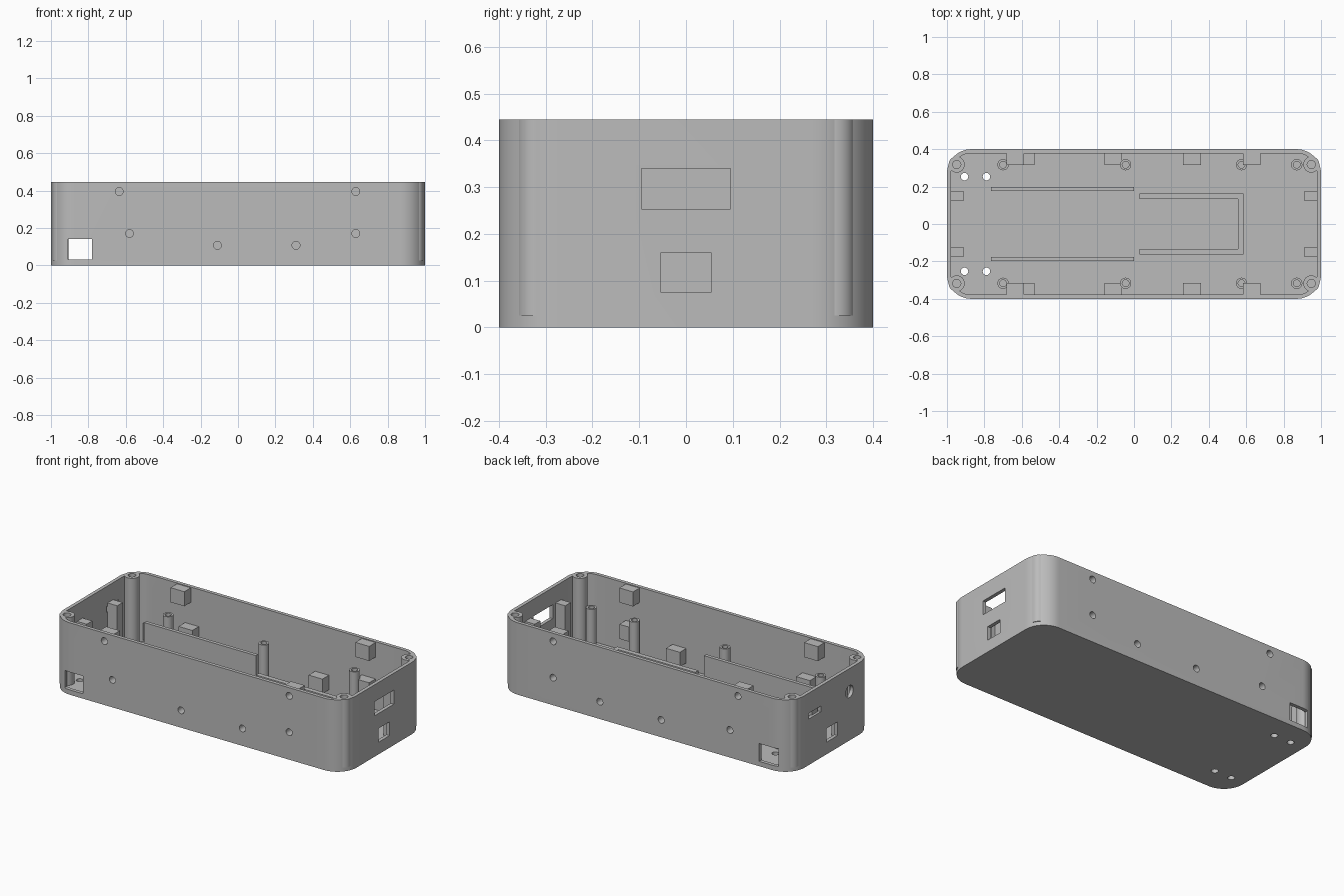
import bpy, bmesh, math
from mathutils import Matrix, Vector

old = bpy.data.objects.get("Cube")
if old:
    bpy.data.objects.remove(old, do_unlink=True)

GREY = 0.5
mat = bpy.data.materials.new("plain grey")
mat.use_nodes = True
mat.diffuse_color = (GREY, GREY, GREY, 1)
mat.node_tree.nodes["Principled BSDF"].inputs["Base Color"].default_value = (GREY, GREY, GREY, 1)

L, W, H = 1.0, 0.4, 0.445      # half length, half width, height
WALL, FLOOR, R = 0.022, 0.025, 0.13


def finish(bm, name, smooth=False):
    bmesh.ops.recalc_face_normals(bm, faces=bm.faces)
    me = bpy.data.meshes.new(name)
    bm.to_mesh(me)
    bm.free()
    me.materials.append(mat)
    ob = bpy.data.objects.new(name, me)
    bpy.context.collection.objects.link(ob)
    if smooth:
        shade(ob)
    return ob


def shade(ob):
    bpy.ops.object.select_all(action='DESELECT')
    bpy.context.view_layer.objects.active = ob
    ob.select_set(True)
    bpy.ops.object.shade_smooth_by_angle(angle=math.radians(30))


def box(bm, x0, x1, y0, y1, z0, z1):
    m = (Matrix.Translation(((x0 + x1) / 2, (y0 + y1) / 2, (z0 + z1) / 2))
         @ Matrix.Diagonal((x1 - x0, y1 - y0, z1 - z0, 1)))
    bmesh.ops.create_cube(bm, size=1, matrix=m)


def cyl(bm, p, r, depth, axis='Z'):
    rot = {'Z': Matrix(), 'Y': Matrix.Rotation(math.pi / 2, 4, 'X'),
           'X': Matrix.Rotation(math.pi / 2, 4, 'Y')}[axis]
    bmesh.ops.create_cone(bm, cap_ends=True, segments=24, radius1=r, radius2=r,
                          depth=depth, matrix=Matrix.Translation(p) @ rot)


def rounded_slab(bm, hx, hy, r, z0, z1, n=14):
    verts = []
    for k, (sx, sy) in enumerate(((1, 1), (-1, 1), (-1, -1), (1, -1))):
        for i in range(n + 1):
            a = math.pi / 2 * (k + i / n)
            verts.append(bm.verts.new((sx * (hx - r) + r * math.cos(a),
                                       sy * (hy - r) + r * math.sin(a), z0)))
    face = bm.faces.new(verts)
    new = bmesh.ops.extrude_face_region(bm, geom=[face])["geom"]
    top = [v for v in new if isinstance(v, bmesh.types.BMVert)]
    bmesh.ops.translate(bm, verts=top, vec=Vector((0, 0, z1 - z0)))


def tube(bm, x, y, ro, ri, z0, z1, bottom):
    # Lathed post with a blind screw hole in its top
    part = bmesh.new()
    pts = [(0, z0), (ro, z0), (ro, z1), (ri, z1), (ri, bottom), (0, bottom)]
    vs = [part.verts.new((r, 0, z)) for r, z in pts]
    es = [part.edges.new(pair) for pair in zip(vs, vs[1:])]
    bmesh.ops.spin(part, geom=vs + es, cent=(0, 0, 0), axis=(0, 0, 1),
                   angle=2 * math.pi, steps=28)
    bmesh.ops.remove_doubles(part, verts=part.verts, dist=1e-5)
    bmesh.ops.translate(part, verts=part.verts, vec=(x, y, 0))
    tmp = bpy.data.meshes.new("tmp")
    part.to_mesh(tmp)
    part.free()
    bm.from_mesh(tmp)
    bpy.data.meshes.remove(tmp)


def cut(ob, cutter):
    mod = ob.modifiers.new("cut", 'BOOLEAN')
    mod.operation, mod.solver, mod.object = 'DIFFERENCE', 'EXACT', cutter
    bpy.context.view_layer.objects.active = ob
    bpy.ops.object.modifier_apply(modifier=mod.name)


# Tray shell and its cavity
bm = bmesh.new()
rounded_slab(bm, L, W, R, 0, H)
shell = finish(bm, "case_shell")
bm = bmesh.new()
rounded_slab(bm, L - WALL, W - WALL, R - WALL, FLOOR, H + 0.1)
cavity = finish(bm, "cavity_cutter")

SCREWS = [(-0.635, 0.395), (0.63, 0.395), (-0.58, 0.17),
          (0.63, 0.17), (-0.11, 0.107), (0.31, 0.107)]
CORNER = (0.948, 0.318)

# Openings through walls and floor
bm = bmesh.new()
for s in (-1, 1):
    y0, y1 = sorted((s * 0.35, s * 0.45))
    box(bm, -0.91, -0.78, y0, y1, 0.03, 0.14)
    x0, x1 = sorted((s * 0.95, s * 1.05))
    box(bm, x0, x1, -0.053, 0.053, 0.075, 0.16)
    for x in (-0.906, -0.789):
        cyl(bm, (x, s * 0.253, 0), 0.02, 0.1)
    for x in (-CORNER[0], CORNER[0]):
        cyl(bm, (x, s * CORNER[1], 0.3), 0.022, 0.4)
box(bm, 0.95, 1.05, -0.095, 0.095, 0.253, 0.34)
box(bm, -1.05, -0.95, 0.11, 0.23, 0.285, 0.32)
cyl(bm, (-1, -0.17, 0.303), 0.037, 0.1, 'X')
openings = finish(bm, "opening_cutter")

# Blind side screw holes
bm = bmesh.new()
for x, z in SCREWS:
    for s in (-1, 1):
        cyl(bm, (x, s * 0.385, z), 0.021, 0.1, 'Y')
screw_holes = finish(bm, "screw_cutter")

for c in (cavity, openings, screw_holes):
    cut(shell, c)
shade(shell)

# Square bosses behind the side screw holes
for i, (x, z) in enumerate(SCREWS):
    for s, side in ((-1, "front"), (1, "back")):
        bm = bmesh.new()
        y0, y1 = sorted((s * 0.315, s * 0.385))
        box(bm, x - 0.047, x + 0.047, y0, y1, z - 0.045, z + 0.045)
        cut(finish(bm, f"{side}_screw_boss_{i + 1}"), screw_holes)

for c in (cavity, openings, screw_holes):
    bpy.data.objects.remove(c, do_unlink=True)

# Corner posts, standing slightly proud of the rounded corners
bm = bmesh.new()
for sx in (-1, 1):
    for sy in (-1, 1):
        tube(bm, sx * CORNER[0], sy * CORNER[1], 0.043, 0.022, FLOOR, H, 0.1)
finish(bm, "corner_posts", True)

# Shorter inner screw posts
bm = bmesh.new()
for x in (-0.7, -0.045, 0.575, 0.87):
    for s in (-1, 1):
        tube(bm, x, s * 0.317, 0.03, 0.018, FLOOR - 0.005, 0.268, 0.08)
finish(bm, "inner_posts", True)

# Square pillars against the end walls
bm = bmesh.new()
for sx in (-1, 1):
    x0, x1 = sorted((sx * 0.912, sx * 0.985))
    for sy in (-1, 1):
        y0, y1 = sorted((sy * 0.122, sy * 0.176))
        box(bm, x0, x1, y0, y1, FLOOR - 0.005, 0.34)
finish(bm, "end_pillars")

# Pair of long rails
bm = bmesh.new()
for s in (-1, 1):
    y0, y1 = sorted((s * 0.176, s * 0.198))
    box(bm, -0.765, 0, y0, y1, FLOOR - 0.005, 0.255)
finish(bm, "long_rails")

# U-shaped holder
bm = bmesh.new()
for s in (-1, 1):
    y0, y1 = sorted((s * 0.133, s * 0.163))
    box(bm, 0.03, 0.56, y0, y1, FLOOR - 0.005, 0.16)
box(bm, 0.557, 0.585, -0.163, 0.163, FLOOR - 0.005, 0.16)
finish(bm, "u_holder")
